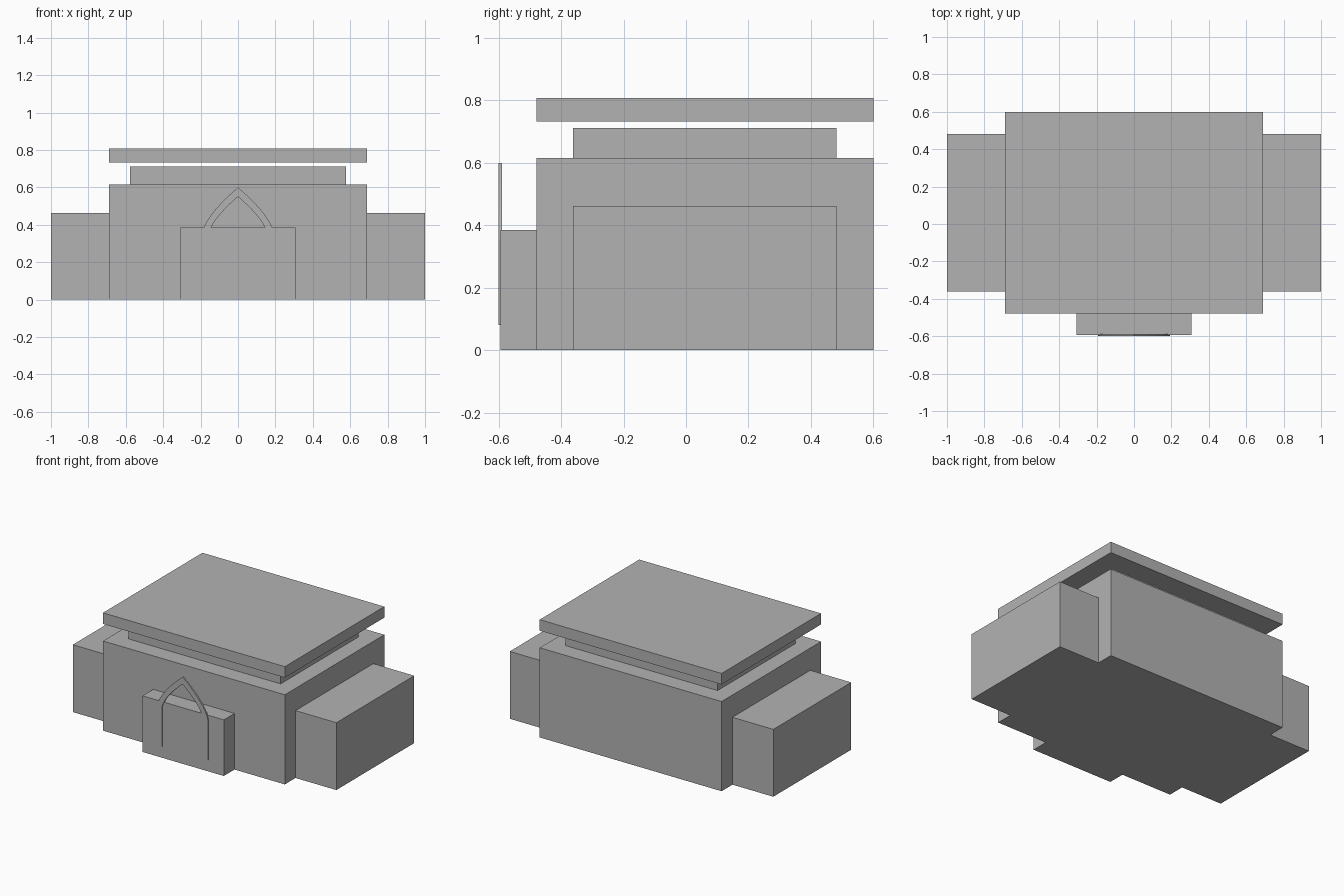
import bpy
import bmesh
from mathutils import Vector

cube = bpy.data.objects.get("Cube")
if cube:
    bpy.data.objects.remove(cube, do_unlink=True)

stone = bpy.data.materials.new("grey_stone")
stone.use_nodes = True
grey = (0.45, 0.45, 0.45, 1)
stone.diffuse_color = grey
stone.node_tree.nodes["Principled BSDF"].inputs["Base Color"].default_value = grey


def add_object(name, bm):
    bmesh.ops.recalc_face_normals(bm, faces=bm.faces)
    mesh = bpy.data.meshes.new(name)
    bm.to_mesh(mesh)
    bm.free()
    mesh.materials.append(stone)
    obj = bpy.data.objects.new(name, mesh)
    bpy.context.collection.objects.link(obj)
    return obj


def box(name, low, high):
    low, high = Vector(low), Vector(high)
    bm = bmesh.new()
    bmesh.ops.create_cube(bm, size=1)
    bmesh.ops.scale(bm, vec=high - low, verts=bm.verts)
    bmesh.ops.translate(bm, vec=(low + high) / 2, verts=bm.verts)
    return add_object(name, bm)


# Main hall, recessed storey and floating roof slab
front, back = -0.478, 0.6
inset_front, inset_back = -0.362, 0.482
half = 0.69
box("main_hall", (-half, front, 0), (half, back, 0.615))
box("upper_storey", (-0.577, inset_front, 0.615), (0.577, inset_back, 0.711))
box("roof_slab", (-half, front, 0.732), (half, back, 0.808))

# Side wings
box("left_wing", (half, inset_front, 0), (1, inset_back, 0.462))
box("right_wing", (-1, inset_front, 0), (-half, inset_back, 0.462))

# Entrance porch
box("porch", (-0.308, -0.594, 0), (0.308, front, 0.385))


# Pointed arch frame: straight legs, then a curve up to the apex
def arch_side(foot, spring, control, apex, steps=10):
    points = [Vector(foot)]
    a, b, c = Vector(spring), Vector(control), Vector(apex)
    for i in range(steps + 1):
        t = i / steps
        points.append(a * (1 - t) ** 2 + b * 2 * t * (1 - t) + c * t * t)
    return points


outer = arch_side((0.193, 0.08), (0.193, 0.35), (0.175, 0.45), (0, 0.6))
inner = arch_side((0.157, 0.08), (0.157, 0.35), (0.139, 0.43), (0, 0.55))


def full_arch(side):
    return side + [Vector((-p.x, p.y)) for p in reversed(side[:-1])]


bm = bmesh.new()
rows = [[bm.verts.new((p.x, -0.6, p.y)) for p in full_arch(side)]
        for side in (outer, inner)]
for i in range(len(rows[0]) - 1):
    bm.faces.new((rows[0][i], rows[0][i + 1], rows[1][i + 1], rows[1][i]))
sheet = bmesh.ops.extrude_face_region(bm, geom=bm.faces[:])
moved = [v for v in sheet["geom"] if isinstance(v, bmesh.types.BMVert)]
bmesh.ops.translate(bm, vec=(0, 0.011, 0), verts=moved)
# Close the front when the extrusion has left the sheet open
open_edges = [e for e in bm.edges if e.is_boundary]
if open_edges:
    for i in range(len(rows[0]) - 1):
        bm.faces.new((rows[0][i], rows[1][i], rows[1][i + 1], rows[0][i + 1]))
add_object("door_arch", bm)
